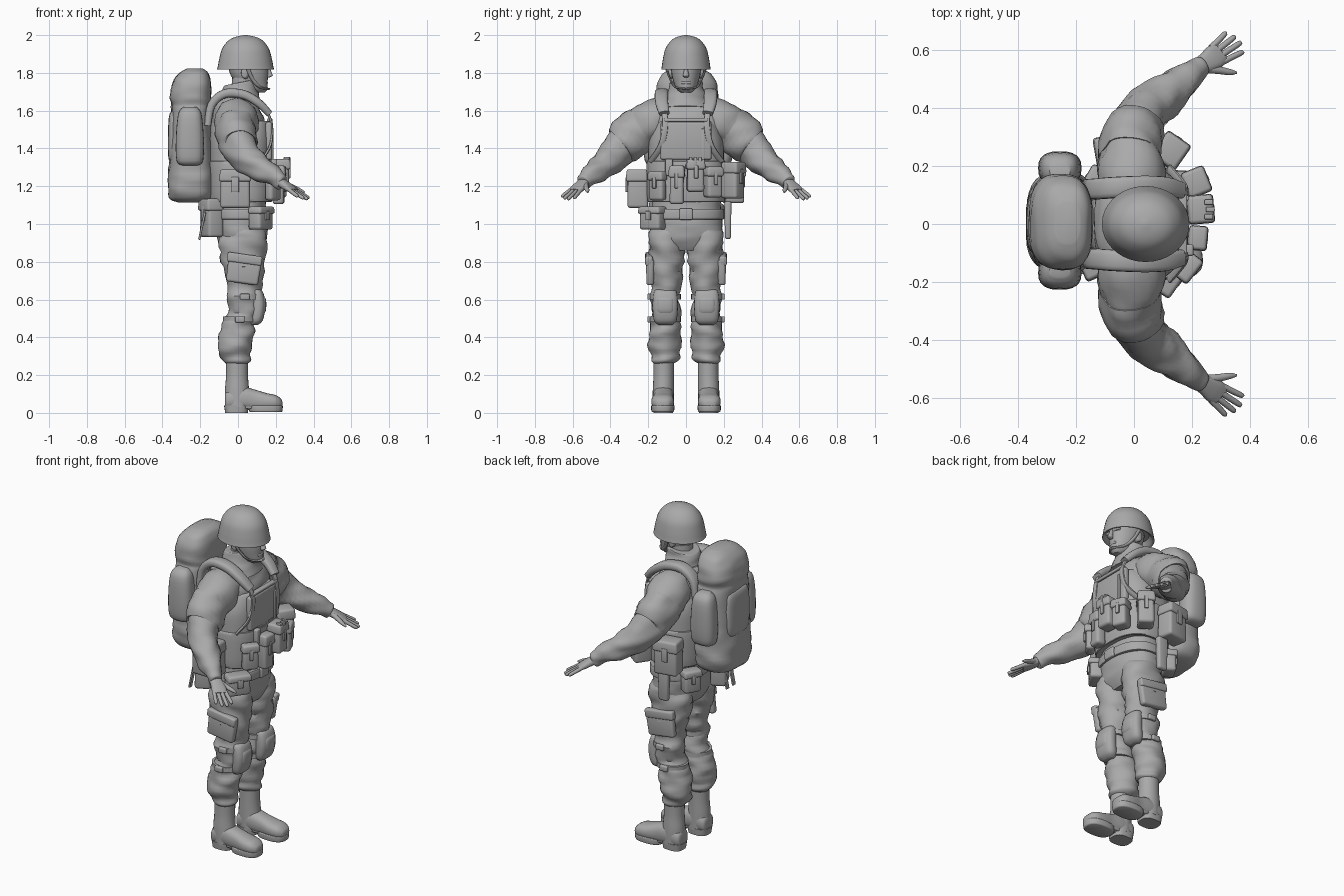
import bpy, bmesh, math
from mathutils import Vector, Matrix, noise

grey = bpy.data.materials.new("plain_grey")
grey.diffuse_color = (0.4, 0.4, 0.4, 1)


def finish(name, bm, angle=40):
    bmesh.ops.recalc_face_normals(bm, faces=bm.faces)
    me = bpy.data.meshes.new(name)
    bm.to_mesh(me)
    bm.free()
    ob = bpy.data.objects.new(name, me)
    bpy.context.collection.objects.link(ob)
    me.materials.append(grey)
    bpy.ops.object.select_all(action='DESELECT')
    ob.select_set(True)
    bpy.context.view_layer.objects.active = ob
    bpy.ops.object.shade_smooth_by_angle(angle=math.radians(angle))
    return ob


def spline(rows, steps):
    """Smooth curve through rows of numbers."""
    out = []
    for i in range(len(rows) - 1):
        p = [rows[max(i - 1, 0)], rows[i], rows[i + 1], rows[min(i + 2, len(rows) - 1)]]
        for k in range(steps):
            t = k / steps
            out.append([0.5 * (2 * b + (c - a) * t + (2 * a - 5 * b + 4 * c - d) * t * t
                               + (3 * b - a - 3 * c + d) * t ** 3) for a, b, c, d in zip(*p)])
    return out + [list(rows[-1])]


def loft(name, rings, side=(1, 0, 0), tangent=None, power=2.0, n=24, steps=4, wrinkle=0.0, s=1):
    """Skin over rings (x, y, z, half size along side, half size across); s=-1 mirrors in y."""
    rows = spline(rings, steps)
    pts = [Vector(r[:3]) for r in rows]
    bm = bmesh.new()
    loops = []
    for i, r in enumerate(rows):
        t = Vector(tangent) if tangent else (pts[min(i + 1, len(pts) - 1)] - pts[max(i - 1, 0)])
        t.normalize()
        u = Vector(side)
        u = (u - t * u.dot(t)).normalized()
        v = t.cross(u)
        loop = []
        for k in range(n):
            a = 2 * math.pi * k / n
            c, d = math.cos(a), math.sin(a)
            o = (u * (r[3] * math.copysign(abs(c) ** (2 / power), c))
                 + v * (r[4] * math.copysign(abs(d) ** (2 / power), d)))
            p = pts[i] + o
            if wrinkle:
                p += o.normalized() * wrinkle * noise.noise(Vector((p.x * 9, p.y * 9, p.z * 24)))
            loop.append(bm.verts.new((p.x, p.y * s, p.z)))
        loops.append(loop)
    for a, b in zip(loops, loops[1:]):
        for k in range(n):
            bm.faces.new((a[k], a[(k + 1) % n], b[(k + 1) % n], b[k]))
    bm.faces.new(loops[0])
    bm.faces.new(loops[-1])
    return finish(name, bm)


def box(name, c, size, turn=0.0, bevel=0.012, taper=1.0, tilt=0.0):
    """Soft-edged box; turn about z and tilt about y in degrees, taper narrows the top."""
    bm = bmesh.new()
    bmesh.ops.create_cube(bm, size=1)
    for v in bm.verts:
        f = taper if v.co.z > 0 else 1
        v.co = Vector((v.co.x * size[0] * f, v.co.y * size[1] * f, v.co.z * size[2]))
    bmesh.ops.bevel(bm, geom=bm.edges[:], offset=bevel, segments=3, profile=0.5, affect='EDGES')
    m = (Matrix.Translation(c) @ Matrix.Rotation(math.radians(turn), 4, 'Z')
         @ Matrix.Rotation(math.radians(tilt), 4, 'Y'))
    bm.transform(m)
    return finish(name, bm)


def pouch(name, c, size, turn, tilt=0):
    """Pouch with an overhanging flap and a closing tab; local +x points outward."""
    x, y, z = c
    d = Vector((math.cos(math.radians(turn)), math.sin(math.radians(turn)), 0))
    box(name, c, size, turn, 0.016, 0.95, tilt)
    box(name + "_flap", (x + d.x * .005, y + d.y * .005, z + size[2] * .36),
        (size[0] + .008, size[1] + .012, size[2] * .32), turn, 0.012, 0.92, tilt)
    e = size[0] / 2 + .004
    box(name + "_tab", (x + d.x * e, y + d.y * e, z + size[2] * .12),
        (.012, size[1] * .25, size[2] * .4), turn, 0.004)


Z = (0, 0, 1)
# Head, helmet and collar
loft("head", [(.11, 0, 1.695, .03, .025), (.09, 0, 1.715, .066, .05), (.07, 0, 1.755, .087, .067),
              (.058, 0, 1.80, .102, .077), (.05, 0, 1.87, .108, .082)], tangent=Z)
loft("neck", [(.02, 0, 1.62, .075, .075), (.03, 0, 1.70, .068, .065), (.04, 0, 1.78, .07, .065)], tangent=Z)
loft("nose", [(.155, 0, 1.835, .01, .008), (.165, 0, 1.80, .014, .013), (.168, 0, 1.785, .016, .017),
              (.16, 0, 1.775, .005, .01)], tangent=Z, n=12)
box("mouth", (.148, 0, 1.748), (.02, .05, .014), 0, .005)
box("brow", (.147, 0, 1.826), (.025, .1, .016), 0, .006)
loft("helmet", [(.04, 0, 1.85, .12, .10), (.04, 0, 1.822, .138, .118), (.04, 0, 1.818, .15, .13),
                (.04, 0, 1.835, .147, .128), (.04, 0, 1.88, .138, .121), (.04, 0, 1.93, .123, .108),
                (.04, 0, 1.97, .092, .08), (.04, 0, 1.99, .055, .048), (.04, 0, 2.0, .008, .008)],
     tangent=Z, n=36)
loft("collar", [(.0, 0, 1.60, .13, .15), (.005, 0, 1.65, .11, .12), (.01, 0, 1.70, .10, .098),
                (.012, 0, 1.745, .09, .09), (.012, 0, 1.75, .08, .08)], tangent=(-.2, 0, 1), wrinkle=.008)

# Torso, vest and belt
loft("jacket", [(.02, 0, .86, .10, .13), (.02, 0, .92, .13, .18), (.02, 0, 1.0, .138, .19),
                (.012, 0, 1.10, .138, .182), (.012, 0, 1.25, .15, .185), (.01, 0, 1.42, .15, .19),
                (.0, 0, 1.55, .138, .195), (-.01, 0, 1.62, .12, .17), (-.005, 0, 1.67, .09, .12)],
     tangent=Z, power=2.4, n=36, wrinkle=.01)
loft("vest", [(.012, 0, 1.14, .15, .19), (.012, 0, 1.16, .16, .198), (.012, 0, 1.34, .163, .2),
              (.012, 0, 1.45, .163, .195), (.012, 0, 1.535, .155, .16), (.01, 0, 1.545, .14, .145)],
     tangent=Z, power=2.7, n=36)
loft("cummerbund", [(.015, 0, 1.12, .155, .195), (.015, 0, 1.135, .168, .207), (.015, 0, 1.315, .173, .21),
                    (.015, 0, 1.33, .16, .2)], tangent=Z, power=2.6, n=36)
box("chest_panel", (.163, 0, 1.44), (.034, .27, .2), 0, .012)
box("chest_seam", (.182, .09, 1.42), (.012, .018, .17), 0, .004)
box("chest_top_band", (.168, 0, 1.55), (.03, .23, .018), 0, .006)
loft("belt", [(.02, 0, 1.025, .142, .194), (.02, 0, 1.03, .15, .203), (.02, 0, 1.075, .15, .202),
              (.02, 0, 1.08, .14, .19)], tangent=Z, power=2.4, n=36)
box("belt_buckle", (.172, 0, 1.052), (.02, .07, .06), 0, .007)

# Backpack with side pockets
loft("backpack", [(-.25, .005, 1.115, .07, .10), (-.25, .005, 1.14, .115, .155), (-.25, .005, 1.22, .122, .175),
                  (-.25, .005, 1.32, .115, .17), (-.25, .005, 1.45, .108, .165), (-.25, .005, 1.60, .104, .16),
                  (-.25, .005, 1.635, .102, .157), (-.25, .005, 1.68, .11, .165), (-.245, .005, 1.75, .10, .155),
                  (-.235, .005, 1.80, .075, .125), (-.23, .005, 1.823, .04, .07)],
     tangent=Z, power=2.7, n=36, wrinkle=.008)
loft("backpack_rear_pocket", [(-.33, .005, 1.33, .02, .06), (-.335, .005, 1.36, .035, .10),
                              (-.335, .005, 1.56, .032, .10), (-.33, .005, 1.60, .015, .06)],
     tangent=Z, power=3)
for s in (1, -1):
    loft("backpack_side_pocket", [(-.255, s * .175 + .012, 1.31, .04, .025), (-.255, s * .178 + .012, 1.335, .07, .052),
                                  (-.255, s * .18 + .012, 1.45, .074, .058), (-.255, s * .178 + .012, 1.58, .062, .052),
                                  (-.255, s * .17 + .012, 1.62, .035, .025)], tangent=Z, power=2.6)

# Belly pouches: name, centre, size, facing angle
for args in [("front_left_pouch", (.225, .05, 1.255), (.085, .09, .17), 5),
             ("front_left_outer_pouch", (.21, .142, 1.22), (.08, .085, .16), 22),
             ("front_right_pouch", (.215, -.048, 1.205), (.06, .075, .2), -5),
             ("front_right_outer_pouch", (.185, -.15, 1.2), (.05, .09, .15), -38),
             ("left_side_pouch", (.125, .248, 1.23), (.1, .09, .19), 55),
             ("left_rear_pouch", (-.06, .25, 1.21), (.1, .14, .2), 100),
             ("right_canteen_pouch", (-.015, -.255, 1.185), (.11, .16, .2), -90),
             ("right_hip_pouch", (.12, -.175, 1.03), (.08, .13, .12), -35),
             ("right_rear_pouch", (-.14, -.12, 1.03), (.09, .12, .2), -155),
             ("left_hip_pouch", (-.13, .14, 1.04), (.07, .1, .13), 150)]:
    pouch(*args)
for y in (-.025, .0, .025):
    box("magazine", (.262 - abs(y) * .2, y + .05, 1.33), (.03, .018, .05), 0, .004)
box("antenna_pouch", (.19, -.09, 1.30), (.03, .04, .09), 0, .008)
box("knife_sheath", (-.01, .222, 1.02), (.06, .032, .2), 0, .012, 1.15)
for y in (-.16, -.1):
    box("hanging_strap", (-.19, y, .99), (.012, .025, .15), 0, .004, 1, 12)

# Mirrored parts: s = 1 is the left side, s = -1 the right
for s in (1, -1):
    loft("ear", [(.04, .07, 1.80, .022, .032), (.035, .09, 1.80, .018, .028), (.033, .094, 1.80, .006, .01)],
         tangent=(0, 1, 0), n=12, s=s)
    loft("chin_strap", [(.05, .108, 1.83, .01, .005), (.075, .085, 1.77, .01, .005),
                        (.115, .058, 1.725, .01, .005), (.162, 0, 1.715, .012, .006)], n=8, s=s)
    loft("shoulder_strap", [(-.16, .12, 1.52, .035, .018), (-.14, .12, 1.63, .036, .022),
                            (-.07, .125, 1.69, .037, .024), (.03, .13, 1.685, .036, .024),
                            (.11, .128, 1.64, .034, .022), (.165, .115, 1.585, .028, .018)],
         side=(0, 1, 0), power=3, n=16, s=s)
    loft("strap_webbing", [(.15, .118, 1.6, .016, .007), (.178, .11, 1.53, .016, .007),
                           (.172, .13, 1.42, .016, .007), (.12, .19, 1.33, .016, .007)],
         side=(0, 1, 0), power=3, n=12, s=s)
    # Arms
    loft("arm", [(-.01, .10, 1.575, .10, .10), (-.01, .18, 1.54, .12, .115), (-.01, .26, 1.485, .112, .10),
                 (.0, .335, 1.415, .10, .088), (.05, .40, 1.345, .085, .08), (.12, .455, 1.295, .07, .068),
                 (.19, .51, 1.25, .053, .05), (.228, .54, 1.222, .042, .038), (.235, .545, 1.217, .03, .03)],
         side=Z, wrinkle=.014, s=s)
    loft("sleeve_patch", [(-.015, .225, 1.515, .119, .105), (-.01, .27, 1.478, .121, .108),
                          (.0, .335, 1.42, .112, .098), (.002, .345, 1.412, .09, .08)], side=Z, wrinkle=.014, s=s)
    # Hands: forward axis, thumb axis and helpers
    w, f = Vector((.225, .54, 1.222)), Vector((.135, .095, -.09)).normalized()
    t = Vector((.58, -.80, -.05)).normalized()

    def at(a, b, r1, r2):
        return (*(w + f * a + t * b), r1, r2)
    loft("palm", [at(-.01, 0, .03, .024), at(.03, .002, .036, .022), at(.07, .002, .042, .018),
                  at(.10, 0, .038, .013)], side=t, power=2.6, n=16, s=s)
    for b, length, spread in ((.031, .175, .012), (.010, .19, .003), (-.011, .184, -.004), (-.031, .165, -.012)):
        loft("finger", [at(.08, b, .011, .011), at((.08 + length) / 2, b + spread / 2, .0105, .0105),
                        at(length - .008, b + spread, .009, .009), at(length, b + spread, .003, .003)],
             side=t, n=10, s=s)
    loft("thumb", [at(.02, .02, .016, .015), at(.055, .048, .014, .013), at(.085, .075, .011, .010),
                   at(.105, .09, .004, .004)], side=f, n=10, s=s)
    # Trousers
    loft("trouser_leg", [(.025, .095, .97, .115, .085), (.025, .10, .90, .128, .094), (.03, .105, .80, .118, .092),
                         (.038, .108, .70, .098, .085), (.035, .11, .62, .088, .08), (.02, .11, .53, .082, .075),
                         (.0, .112, .47, .09, .08), (-.008, .112, .40, .094, .085), (-.01, .112, .33, .09, .082),
                         (-.008, .112, .28, .082, .076), (-.006, .112, .262, .06, .058)],
         tangent=(0, 0, -1), wrinkle=.022, s=s)
    box("thigh_pocket", (.03, s * .19, .755), (.17, .04, .14), 0, .014, 1.05, 8)
    box("thigh_pocket_flap", (.035, s * .196, .815), (.185, .04, .05), 0, .01, 1, 8)
    # Knee pads with straps and buckles
    loft("knee_pad", [(.085, .11, .655, .02, .04), (.098, .11, .64, .034, .06), (.108, .11, .57, .038, .067),
                      (.098, .11, .49, .033, .06), (.085, .11, .465, .018, .035)], tangent=(0, 0, -1), power=2.6, s=s)
    loft("knee_cap", [(.12, .11, .62, .01, .03), (.128, .11, .60, .02, .045), (.127, .11, .54, .02, .045),
                      (.115, .11, .51, .01, .03)], tangent=(0, 0, -1), power=2.6, s=s)
    for z, cx in ((.615, .036), (.495, .01)):
        loft("knee_strap", [(cx, .11, z + .014, .09, .083), (cx, .11, z - .014, .09, .083)],
             tangent=(0, 0, -1), steps=1, s=s)
        box("knee_buckle", (cx, s * .195, z), (.05, .02, .032), 0, .006)
    # Boots
    loft("boot_shaft", [(-.005, .118, .30, .06, .055), (-.005, .118, .20, .058, .054),
                        (-.005, .12, .12, .064, .056), (.0, .12, .03, .068, .056)], tangent=(0, 0, -1), s=s)
    loft("boot_foot", [(-.07, .12, .06, .03, .03), (-.055, .12, .068, .05, .05), (.02, .12, .078, .056, .062),
                       (.09, .121, .068, .054, .055), (.15, .123, .06, .06, .045), (.20, .124, .056, .056, .038),
                       (.228, .124, .05, .036, .024), (.235, .124, .046, .015, .012)],
         side=(0, 1, 0), tangent=(1, 0, 0), power=2.5, s=s)
    loft("boot_sole", [(.147, .123, .004, .082, .055), (.147, .123, .01, .088, .06), (.147, .123, .035, .09, .062),
                       (.147, .123, .04, .085, .058)], tangent=Z, power=2.6, s=s)
    loft("boot_heel", [(-.008, .12, 0, .06, .052), (-.008, .12, .04, .066, .056)], tangent=Z, power=2.8, steps=1, s=s)
    box("boot_arch", (.06, s * .12, .036), (.08, .09, .028), 0, .006)
